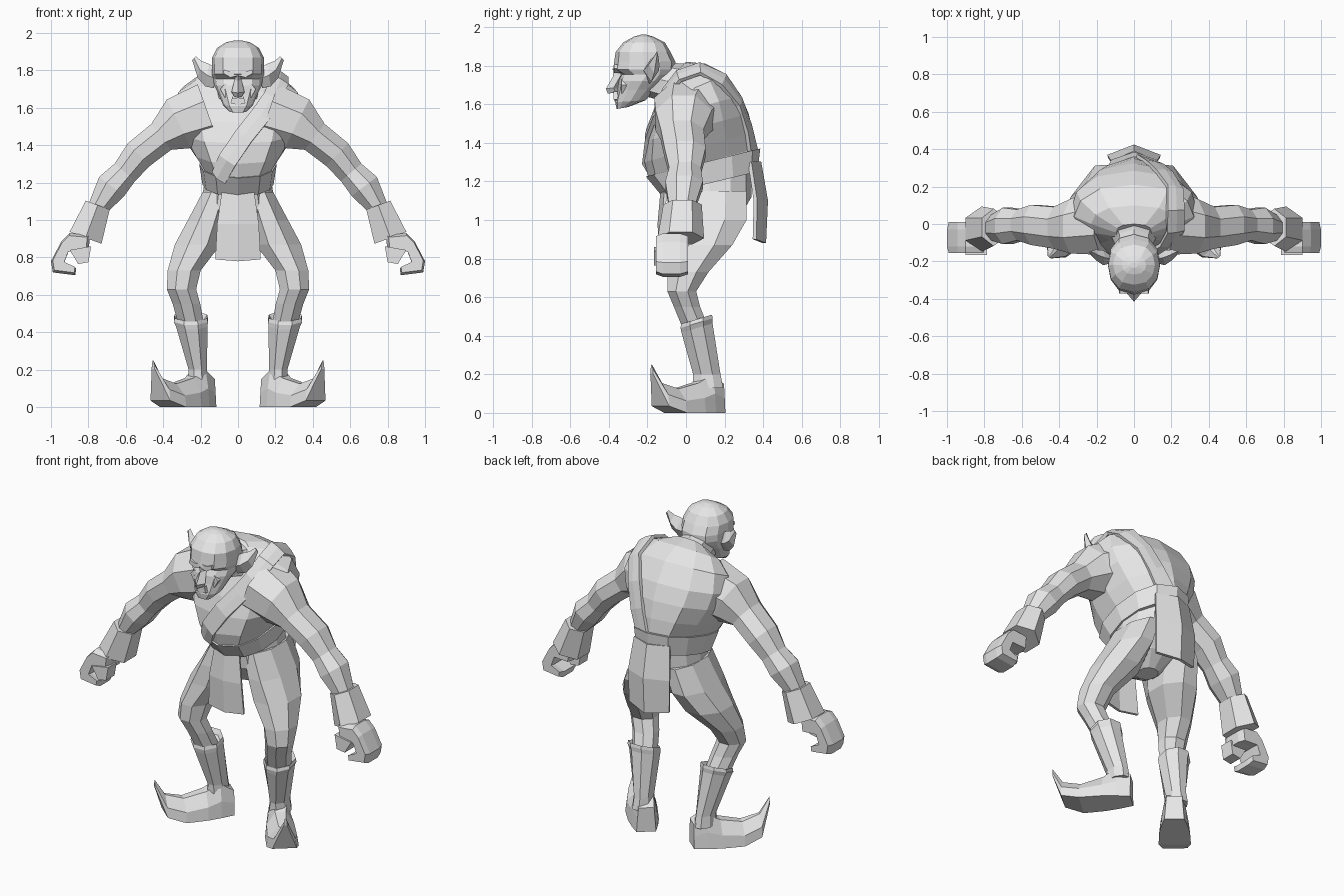
import bpy, bmesh, math
from mathutils import Vector
from mathutils.bvhtree import BVHTree

cube = bpy.data.objects.get("Cube")
if cube:
    bpy.data.objects.remove(cube, do_unlink=True)

grey = bpy.data.materials.new("light_grey")
grey.use_nodes = True
GREY = (0.8, 0.8, 0.8, 1)
grey.diffuse_color = GREY
grey.node_tree.nodes["Principled BSDF"].inputs["Base Color"].default_value = GREY


def finish(name, bm, mirror=False):
    bmesh.ops.recalc_face_normals(bm, faces=bm.faces)
    mesh = bpy.data.meshes.new(name)
    bm.to_mesh(mesh)
    bm.free()
    mesh.materials.append(grey)
    obj = bpy.data.objects.new(name, mesh)
    bpy.context.collection.objects.link(obj)
    if mirror:
        obj.modifiers.new("Mirror", 'MIRROR').use_mirror_merge = False
    return obj


def loft(name, rings, mirror=False):
    """Skin a list of equal rings and cap both ends."""
    bm = bmesh.new()
    loops = [[bm.verts.new(p) for p in ring] for ring in rings]
    n = len(loops[0])
    for a, b in zip(loops, loops[1:]):
        for i in range(n):
            j = (i + 1) % n
            bm.faces.new((a[i], a[j], b[j], b[i]))
    bm.faces.new(loops[0])
    bm.faces.new(loops[-1])
    return finish(name, bm, mirror)


def tilted(yf, zf, yb, zb, w, n=12):
    """Ring running from a front point to a back point, w wide each side."""
    ring = []
    for i in range(n):
        a = math.tau * i / n
        k = (1 - math.cos(a)) / 2
        s = math.sin(a)
        ring.append((w * math.copysign(abs(s) ** 0.8, s),
                     yf + (yb - yf) * k, zf + (zb - zf) * k))
    return ring


def flat(x, y, z, rx, ry, slope=0, n=8):
    """Level ring, optionally rising towards the back."""
    ring = []
    for i in range(n):
        a = math.tau * (i + 0.5) / n
        dy = ry * math.sin(a) * 1.05
        ring.append((x + rx * math.cos(a) * 1.06, y + dy, z + slope * dy))
    return ring


def limb(points, n=8):
    """Rings square to a path in the xz plane: x, y, z, in-plane and y radius."""
    rings = []
    for i, (x, y, z, r, ry) in enumerate(points):
        p, q = points[max(i - 1, 0)], points[min(i + 1, len(points) - 1)]
        d = Vector((q[0] - p[0], 0, q[2] - p[2])).normalized()
        side = Vector((-d.z, 0, d.x))
        rings.append([Vector((x, y, z)) + side * r * 1.05 * math.cos(a)
                      + Vector((0, ry * 1.05 * math.sin(a), 0))
                      for a in [math.tau * (k + 0.5) / n for k in range(n)]])
    return rings


def prism(name, outline, y0, y1, mirror=False):
    return loft(name, [[(x, y, z) for x, z in outline] for y in (y0, y1)], mirror)


# Hunched torso, belt and hips
torso = loft("torso", [tilted(*r) for r in (
    (-.12, 1.14, .35, 1.26, .18), (-.195, 1.22, .36, 1.37, .195),
    (-.215, 1.30, .35, 1.45, .25), (-.205, 1.41, .325, 1.55, .315),
    (-.17, 1.52, .285, 1.645, .345), (-.13, 1.61, .21, 1.755, .32),
    (-.10, 1.68, .10, 1.81, .23), (-.09, 1.72, 0, 1.82, .10))])
loft("belt", [tilted(*r) for r in (
    (-.13, 1.13, .37, 1.25, .19), (-.208, 1.225, .385, 1.37, .207))])
loft("hips", [tilted(*r) for r in (
    (-.10, 1.16, .34, 1.28, .175), (-.09, 1.05, .34, 1.12, .20),
    (-.03, .95, .27, 1.0, .14), (.06, .91, .18, .92, .06))])

# Diagonal strap laid over the torso surface
bm = bmesh.new()
bm.from_mesh(torso.data)
tree = BVHTree.FromBMesh(bm)
bm.free()
path = [Vector(p) for p in (
    (-.12, -.19, 1.22), (-.06, -.22, 1.32), (.03, -.21, 1.45), (.12, -.16, 1.56),
    (.18, -.11, 1.65), (.22, -.03, 1.74), (.22, .07, 1.78), (.20, .17, 1.71),
    (.16, .25, 1.6), (.11, .32, 1.47), (.06, .37, 1.33))]
bm = bmesh.new()
rows = []
for i, p in enumerate(path):
    d = path[min(i + 1, len(path) - 1)] - path[max(i - 1, 0)]
    hit, normal, _, _ = tree.find_nearest(p)
    side = d.cross(normal).normalized() * 0.052
    lift = 0.01 + 0.015 * math.sin(math.pi * i / (len(path) - 1)) ** 4
    row = []
    for s in (-1, 0, 1):
        h, _, _, _ = tree.find_nearest(hit + side * s)
        row.append(bm.verts.new(h + normal * lift))
    rows.append(row)
for a, b in zip(rows, rows[1:]):
    for k in (0, 1):
        bm.faces.new((a[k], a[k + 1], b[k + 1], b[k]))
strap = finish("strap", bm)
thick = strap.modifiers.new("Solidify", 'SOLIDIFY')
thick.thickness = 0.02
thick.offset = 0


# Hanging cloth flaps, folded along the middle
def flap(name, rows, thickness):
    """Rows give half width, centre y, edge y, z and the drop of the middle."""
    bm = bmesh.new()
    grid = [[bm.verts.new(p) for p in ((-w, ye, z), (0, yc, z - drop), (w, ye, z))]
            for w, yc, ye, z, drop in rows]
    for a, b in zip(grid, grid[1:]):
        for k in (0, 1):
            bm.faces.new((a[k], a[k + 1], b[k + 1], b[k]))
    mod = finish(name, bm).modifiers.new("Solidify", 'SOLIDIFY')
    mod.thickness = thickness
    mod.offset = 0


flap("front_flap", [(.085, -.125, -.105, 1.15, 0), (.11, -.14, -.12, .98, 0),
                    (.12, -.13, -.11, .79, .01)], .015)
flap("back_flap", [(.12, .38, .33, 1.30, 0), (.14, .415, .36, 1.10, 0),
                   (.135, .405, .355, .90, .02)], .02)

# Bent legs
loft("leg", [flat(*r) for r in (
    (.11, .13, 1.15, .08, .19), (.165, .12, 1.0, .105, .20),
    (.215, .08, .87, .125, .165), (.288, .01, .73, .09, .11),
    (.302, -.022, .63, .08, .077), (.275, .005, .55, .075, .07),
    (.25, .05, .44, .07, .07))], True)

# Boots: flared shaft and a foot turned outwards with a curled toe
loft("boot_shaft", [flat(*r) for r in (
    (.215, .115, .13, .055, .08, 0), (.215, .108, .20, .05, .073, 0),
    (.247, .057, .44, .086, .083, .3), (.252, .055, .465, .093, .086, .3),
    (.252, .055, .485, .089, .082, .3), (.25, .055, .46, .07, .065, .3))], True)
along = Vector((.65, -.76, 0))
across = Vector((.76, .65, 0))
heel = Vector((.158, .168, 0))
foot = []
for s, low, high, hw, top in (
        (0, 0, .15, .056, .8), (.08, 0, .20, .075, .65), (.16, 0, .155, .088, .35),
        (.29, 0, .125, .092, .25), (.395, .035, .155, .07, .15), (.455, .205, .25, .01, .3)):
    mid = low + (high - low) * .5
    foot.append([heel + along * s + across * hw * u + Vector((0, 0, z))
                 for u, z in ((-1, low), (1, low), (.9, mid), (top, high),
                              (-top, high), (-.9, mid))])
loft("boot_foot", foot, True)

# Arms, cuffs and curled hands
loft("arm", limb([
    (.16, .015, 1.57, .17, .185), (.315, -.012, 1.515, .15, .15),
    (.41, -.02, 1.445, .09, .115), (.53, -.005, 1.35, .087, .11),
    (.605, -.005, 1.255, .074, .085), (.675, -.01, 1.18, .087, .10),
    (.745, -.02, 1.07, .058, .07), (.80, -.03, .93, .055, .06)]), True)
loft("cuff", limb([(.75, -.018, 1.08, .075, .095), (.815, -.027, .905, .10, .115)], 6), True)
hand_centre = Vector((.92, 0, .82))
outline = [Vector((x, 0, z)) for x, z in (
    (.79, .92), (.90, .93), (.945, .885), (1.0, .78), (.99, .72), (.87, .705),
    (.865, .74), (.93, .77), (.905, .835), (.80, .83))]
loft("hand", [[hand_centre + (p - hand_centre) * k + Vector((0, y, 0)) for p in outline]
              for y, k in ((-.155, .88), (-.12, 1), (-.03, 1), (.01, .88))], True)
prism("thumb", [(.785, .86), (.90, .84), (.875, .80), (.855, .765), (.80, .775)],
      -.165, -.08, True)

# Neck and head
loft("neck", [tilted(-.12, 1.62, .06, 1.81, .14, 8), tilted(-.17, 1.63, -.03, 1.81, .105, 8),
              tilted(-.24, 1.65, -.09, 1.82, .09, 8)])
loft("head", [tilted(f, z, b, z + lift, w) for f, b, z, lift, w in (
    (-.36, -.30, 1.575, .01, .045), (-.367, -.21, 1.61, .01, .08),
    (-.355, -.15, 1.67, .01, .105), (-.35, -.10, 1.72, 0, .128),
    (-.335, -.07, 1.755, 0, .132), (-.378, -.055, 1.78, 0, .14),
    (-.372, -.055, 1.82, 0, .14), (-.365, -.08, 1.87, 0, .138),
    (-.325, -.11, 1.92, 0, .112), (-.27, -.17, 1.95, 0, .065),
    (-.235, -.205, 1.96, 0, .02))])
loft("nose", [[(-w, y + .04, z), (0, y, z - .005), (w, y + .04, z), (0, y + .06, z)]
              for w, y, z in ((.012, -.38, 1.79), (.018, -.378, 1.75),
                              (.035, -.415, 1.685), (.02, -.405, 1.66))])
prism("brow", [(0, 1.772), (.04, 1.762), (.08, 1.785), (.075, 1.805), (.04, 1.793),
               (0, 1.80)], -.372, -.30, True)
prism("cheek", [(.03, 1.71), (.07, 1.73), (.095, 1.70), (.07, 1.655), (.045, 1.67)],
      -.335, -.25, True)
prism("lips", [(-.04, 1.625), (0, 1.615), (.04, 1.625), (.03, 1.65), (0, 1.655),
               (-.03, 1.65)], -.37, -.30)
prism("fang", [(.022, 1.625), (.038, 1.625), (.03, 1.665)], -.375, -.355, True)

# Pointed ears
loft("ear", [[(x, y - d, z), (x + .01, y, z - h), (x, y + d, z), (x - .01, y, z + h)]
             for x, y, z, d, h in (
                 (.12, -.19, 1.755, .02, .05), (.165, -.18, 1.775, .04, .06),
                 (.205, -.165, 1.805, .028, .045), (.235, -.15, 1.865, .004, .01))], True)
